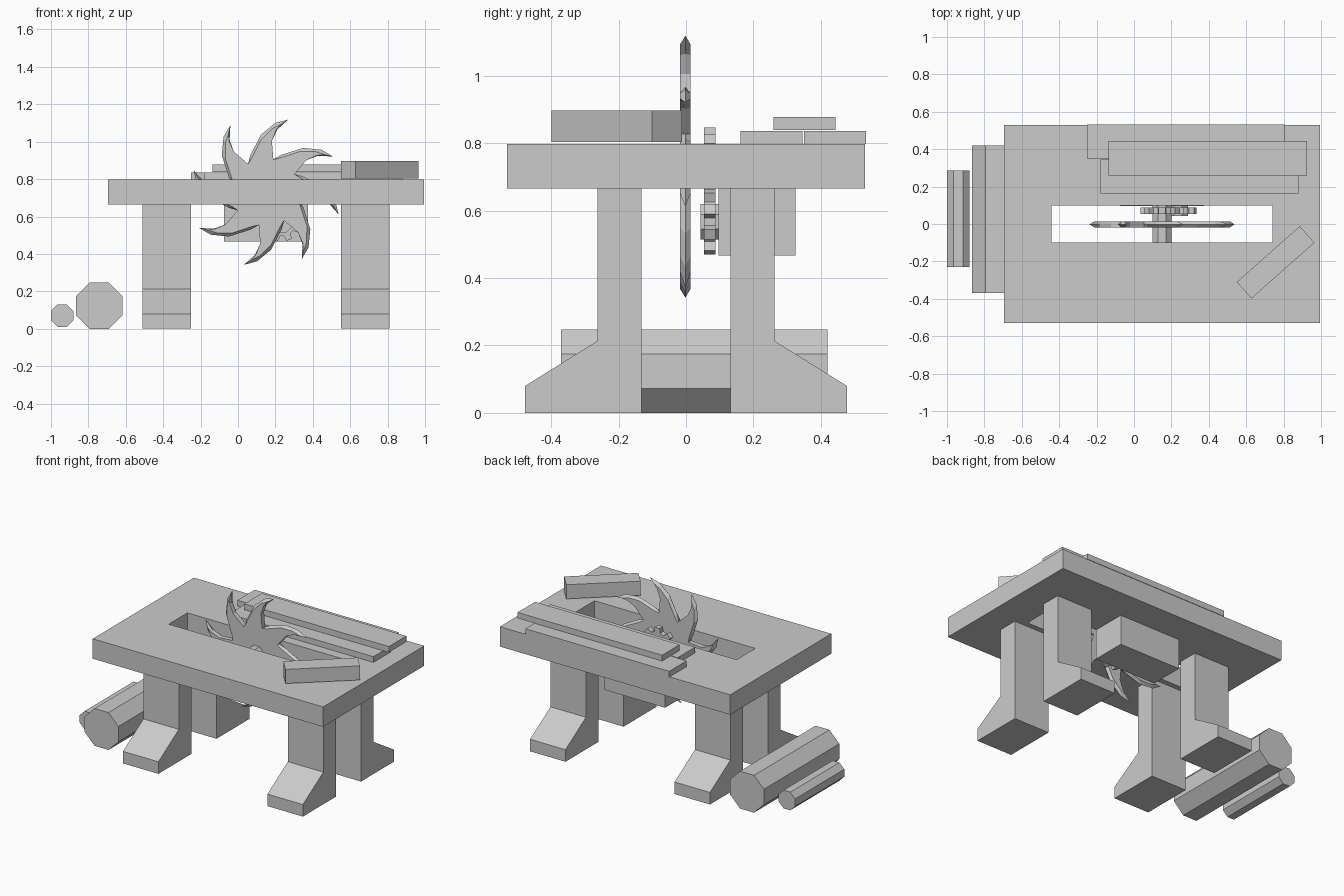
import bpy, bmesh
from math import sin, cos, pi, radians

if "Cube" in bpy.data.objects:
    bpy.data.objects.remove(bpy.data.objects["Cube"])


def loft(name, rings, ring_closed=False):
    """Skin a list of equal-length point rings; cap the ends or close the loop."""
    bm = bmesh.new()
    vr = [[bm.verts.new(p) for p in r] for r in rings]
    n = len(rings[0])
    pairs = list(zip(vr, vr[1:]))
    if ring_closed:
        pairs.append((vr[-1], vr[0]))
    else:
        bm.faces.new(vr[0])
        bm.faces.new(vr[-1])
    for a, b in pairs:
        for i in range(n):
            j = (i + 1) % n
            bm.faces.new((a[i], a[j], b[j], b[i]))
    bmesh.ops.remove_doubles(bm, verts=bm.verts, dist=1e-5)
    bmesh.ops.triangulate(bm, faces=[f for f in bm.faces if len(f.verts) > 12])
    bmesh.ops.recalc_face_normals(bm, faces=bm.faces)
    me = bpy.data.meshes.new(name)
    bm.to_mesh(me)
    bm.free()
    ob = bpy.data.objects.new(name, me)
    bpy.context.collection.objects.link(ob)
    return ob


def rect(x0, x1, y0, y1, z):
    return [(x0, y0, z), (x1, y0, z), (x1, y1, z), (x0, y1, z)]


def box(name, x0, x1, y0, y1, z0, z1):
    return loft(name, [rect(x0, x1, y0, y1, z) for z in (z0, z1)])


def polar(cx, cz, pts, y):
    """Polar (radius, degrees) outline placed in an xz plane."""
    return [(cx + r * cos(radians(a)), y, cz + r * sin(radians(a))) for r, a in pts]


def disc(name, cx, cz, pts, y0, y1):
    return loft(name, [polar(cx, cz, pts, y) for y in (y0, y1)])


def octagon(r):
    return [(r, 22.5 + 45 * i) for i in range(8)]


def gear(r_out, r_in, turn):
    return [(r, turn + 45 * i + d) for i in range(8)
            for r, d in ((r_in, -14), (r_out, -9), (r_out, 9), (r_in, 14))]


# Table top with the blade slot
outer, slot = (-0.695, 0.995, -0.53, 0.53), (-0.44, 0.74, -0.098, 0.098)
loft("table_top", [rect(*outer, 0.665), rect(*outer, 0.797),
                   rect(*slot, 0.797), rect(*slot, 0.665)], True)

# Four legs with flared feet
leg = [(0.132, 0), (0.477, 0), (0.477, 0.08), (0.263, 0.213), (0.263, 0.667), (0.132, 0.667)]
for side, s in (("front", -1), ("back", 1)):
    for end, x in (("left", -0.51), ("right", 0.55)):
        loft(f"{side}_{end}_leg", [[(px, s * y, z) for y, z in leg] for px in (x, x + 0.26)])

# Saw blade: full outline in the middle plane, sharpened convex edges
BX, BZ = 0.15, 0.73
mid_tooth = [(0.18, 4.5), (0.276, 10.5), (0.34, 7), (0.406, 0),
             (0.373, 9.5), (0.309, 22), (0.215, 40)]
face_tooth = [(0.18, 4.5), (0.276, 10.5), (0.335, 8), (0.37, 5),
              (0.342, 11.5), (0.282, 22.5), (0.197, 40)]
mid = [(r, 73 + 45 * i + a) for i in range(8) for r, a in mid_tooth]
face = [(r, 73 + 45 * i + a) for i in range(8) for r, a in face_tooth]
loft("saw_blade", [polar(BX, BZ, face, -0.018), polar(BX, BZ, mid, -0.002),
                   polar(BX, BZ, face, 0.014)])

# Axle, gears and motor
disc("blade_axle", BX, BZ, octagon(0.054), -0.1, 0.1)
disc("blade_gear", BX, BZ, gear(0.118, 0.088, 0), 0.053, 0.088)
disc("motor_gear", 0.236, 0.567, gear(0.1, 0.073, 22.5), 0.053, 0.088)
disc("motor_shaft", 0.236, 0.567, octagon(0.057), 0.043, 0.1)
box("motor_housing", -0.075, 0.375, 0.096, 0.325, 0.467, 0.667)

# Stacked planks
box("plank_back", -0.25, 0.805, 0.35, 0.533, 0.797, 0.835)
box("plank_front", -0.18, 0.88, 0.162, 0.345, 0.797, 0.835)
box("plank_upper", -0.135, 0.925, 0.26, 0.443, 0.838, 0.877)

# Loose timber lying at an angle
timber = box("loose_timber", -0.225, 0.225, -0.059, 0.059, 0.803, 0.897)
timber.location = (0.757, -0.205, 0)
timber.rotation_euler.z = radians(41.5)

# Logs on the ground
disc("large_log", -0.742, 0.1235, octagon(0.134), -0.37, 0.42)
disc("small_log", -0.94, 0.07, octagon(0.065), -0.23, 0.285)
